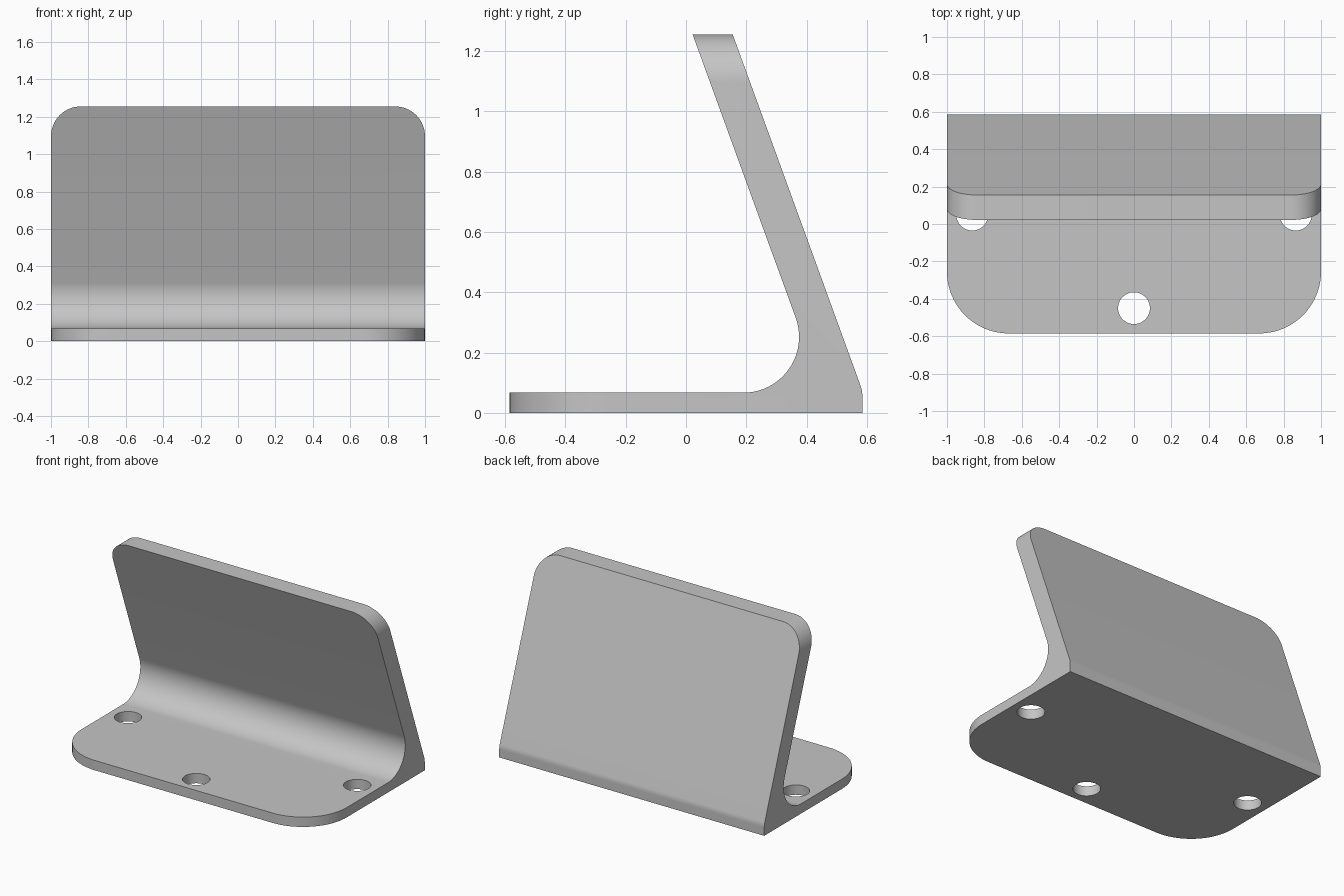
import bpy, bmesh
from math import cos, sin, radians

if "Cube" in bpy.data.objects:
    bpy.data.objects.remove(bpy.data.objects["Cube"], do_unlink=True)

grey = bpy.data.materials.new("light grey")
grey.use_nodes = True
color = (0.56, 0.56, 0.56, 1)
grey.diffuse_color = color
grey.node_tree.nodes["Principled BSDF"].inputs["Base Color"].default_value = color

LEAN = 20          # backward slope of the plate, degrees
BASE_TOP = 0.067
HEIGHT = 1.255
DEPTH = 0.585


def arc(y, z, r, start, end, steps):
    angles = [radians(start + (end - start) * i / steps) for i in range(steps + 1)]
    return [(y + r * cos(a), z + r * sin(a)) for a in angles]


def round_edges(bm, test, radius):
    edges = [e for e in bm.edges if all(test(v.co) for v in e.verts)]
    bmesh.ops.bevel(bm, geom=edges, offset=radius, offset_type='OFFSET',
                    segments=20, profile=0.5, affect='EDGES', clamp_overlap=False)


# Side profile: flat foot, inner fillet, leaning plate, softened heel
profile = [(-DEPTH, 0), (DEPTH, 0)]
profile += arc(DEPTH - 0.1, 0.056, 0.1, 0, LEAN, 6)
profile += [(0.155, HEIGHT), (0.022, HEIGHT)]
profile += arc(0.19, BASE_TOP + 0.185, 0.185, LEAN, -90, 28)
profile += [(-DEPTH, BASE_TOP)]

bm = bmesh.new()
face = bm.faces.new([bm.verts.new((-1, y, z)) for y, z in profile])
sweep = bmesh.ops.extrude_face_region(bm, geom=[face])
bmesh.ops.translate(bm, vec=(2, 0, 0),
                    verts=[v for v in sweep["geom"] if isinstance(v, bmesh.types.BMVert)])
bmesh.ops.recalc_face_normals(bm, faces=bm.faces)

# Rounded corners of the foot and of the plate, one side at a time
for s in (-1, 1):
    round_edges(bm, lambda c: c.x * s > 0.999 and c.y < -DEPTH + 0.001, 0.33)
    round_edges(bm, lambda c: c.x * s > 0.999 and c.z > HEIGHT - 0.001, 0.16)
bmesh.ops.recalc_face_normals(bm, faces=bm.faces)

mesh = bpy.data.meshes.new("angled_bracket")
bm.to_mesh(mesh)
bm.free()
bracket = bpy.data.objects.new("angled_bracket", mesh)
bpy.context.collection.objects.link(bracket)
mesh.materials.append(grey)

# Three screw holes through the foot
for x, y in ((-0.865, 0.05), (0.865, 0.05), (0, -0.45)):
    bpy.ops.mesh.primitive_cylinder_add(vertices=48, radius=0.085, depth=0.3,
                                        location=(x, y, 0.03))
    cutter = bpy.context.object
    cutter.name = "hole_cutter"
    cutter.hide_render = True
    cutter.data.materials.append(grey)
    bpy.ops.object.select_all(action='DESELECT')
    bracket.select_set(True)
    bpy.context.view_layer.objects.active = bracket
    cut = bracket.modifiers.new("screw_hole", 'BOOLEAN')
    cut.operation = 'DIFFERENCE'
    cut.solver = 'EXACT'
    cut.object = cutter
    bpy.ops.object.modifier_apply(modifier=cut.name)
    bpy.data.objects.remove(cutter, do_unlink=True)

bpy.ops.object.shade_smooth_by_angle(angle=radians(30))
